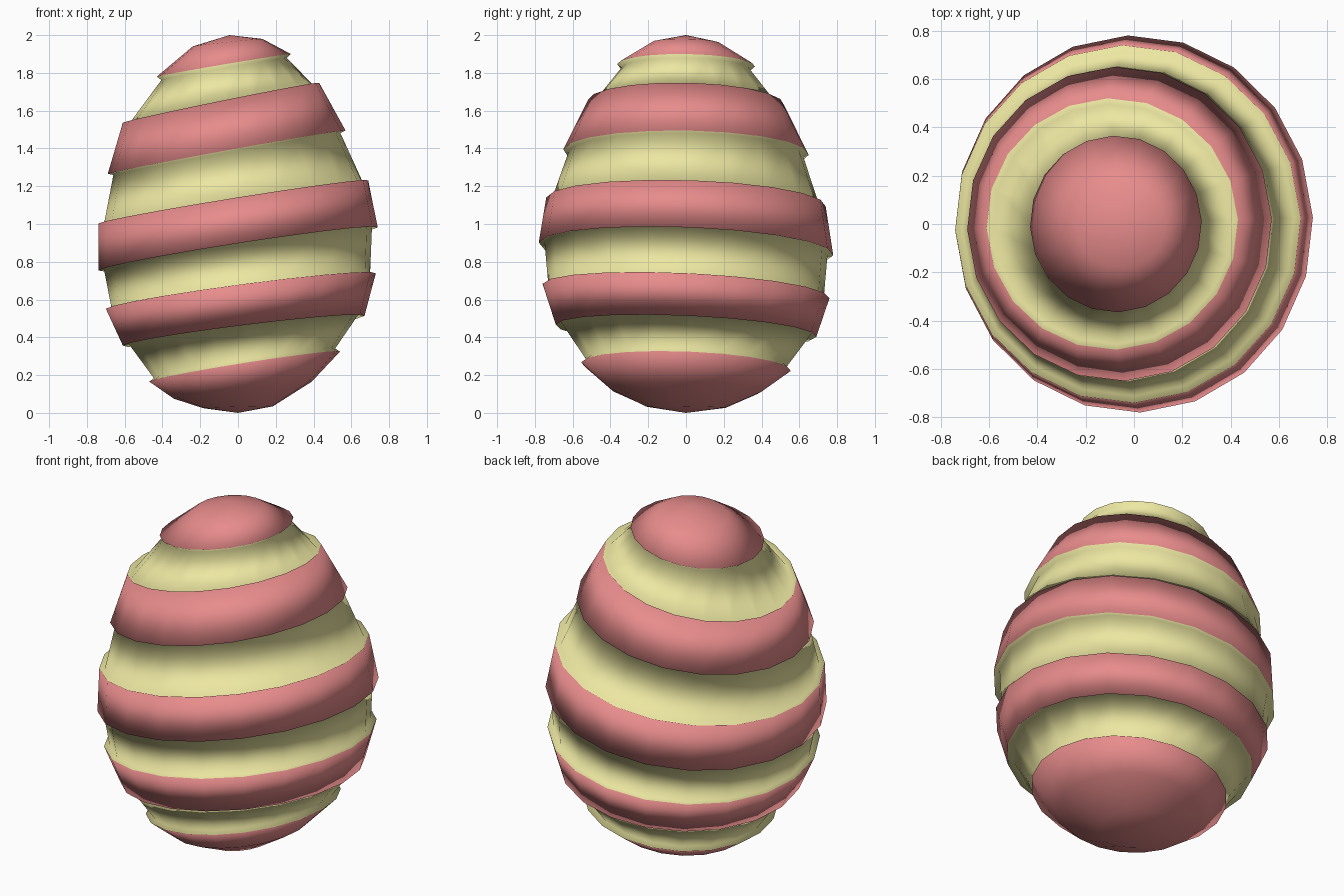
import bpy, bmesh
from math import sin, cos, radians, tau

if "Cube" in bpy.data.objects:
    bpy.data.objects.remove(bpy.data.objects["Cube"])

SIDES = 20

def material(name, rgb):
    m = bpy.data.materials.new(name)
    m.diffuse_color = (*rgb, 1)
    m.use_nodes = True
    m.node_tree.nodes["Principled BSDF"].inputs["Base Color"].default_value = m.diffuse_color
    return m

# Tilted rings, bottom to top: centre x, radius x, radius y, mean z, tilt to +x, tilt to +y
RINGS = [
    (0.00, 0.185, 0.21, 0.030, 0.005, -0.003),
    (0.025, 0.365, 0.40, 0.120, 0.045, -0.006),
    (0.035, 0.505, 0.555, 0.245, 0.080, -0.020),
    (0.03, 0.64, 0.69, 0.435, 0.080, -0.030),
    (0.015, 0.715, 0.76, 0.645, 0.095, -0.035),
    (0.00, 0.74, 0.78, 0.868, 0.115, -0.030),
    (-0.025, 0.715, 0.74, 1.117, 0.115, -0.020),
    (-0.06, 0.63, 0.65, 1.380, 0.115, -0.010),
    (-0.09, 0.52, 0.52, 1.642, 0.106, -0.010),
    (-0.075, 0.355, 0.365, 1.840, 0.060, -0.005),
    (-0.055, 0.185, 0.18, 1.960, 0.020, -0.003),
]
YELLOW_BANDS = (2, 4, 6, 8)   # bands that start at these rings

bm = bmesh.new()
rings = []
for cx, rx, ry, z, a, b in RINGS:
    ring = []
    for i in range(SIDES):
        t = tau * i / SIDES + radians(2)
        c, s = cos(t), sin(t)
        ring.append(bm.verts.new((cx + rx * c, ry * s, z + a * c + b * s)))
    rings.append(ring)

# Side bands
yellow = []
for r in range(len(rings) - 1):
    for i in range(SIDES):
        j = (i + 1) % SIDES
        f = bm.faces.new((rings[r][i], rings[r][j], rings[r + 1][j], rings[r + 1][i]))
        if r in YELLOW_BANDS:
            f.material_index = 1
            yellow.append(f)

# Closed ends
bottom = bm.verts.new((0, 0, 0))
top = bm.verts.new((-0.045, 0, 2))
for i in range(SIDES):
    j = (i + 1) % SIDES
    bm.faces.new((bottom, rings[0][j], rings[0][i]))
    bm.faces.new((top, rings[-1][i], rings[-1][j]))

# Sink the yellow bands below the red ones
bm.normal_update()
res = bmesh.ops.inset_region(bm, faces=yellow, thickness=0.0, depth=-0.03,
                             use_boundary=True, use_even_offset=True)
for f in res["faces"]:
    f.material_index = 1
for f in bm.faces:
    f.smooth = True

mesh = bpy.data.meshes.new("striped_egg")
bm.to_mesh(mesh)
bm.free()
mesh.materials.append(material("red", (0.80, 0.26, 0.26)))
mesh.materials.append(material("yellow", (0.84, 0.80, 0.36)))
egg = bpy.data.objects.new("striped_egg", mesh)
bpy.context.collection.objects.link(egg)
